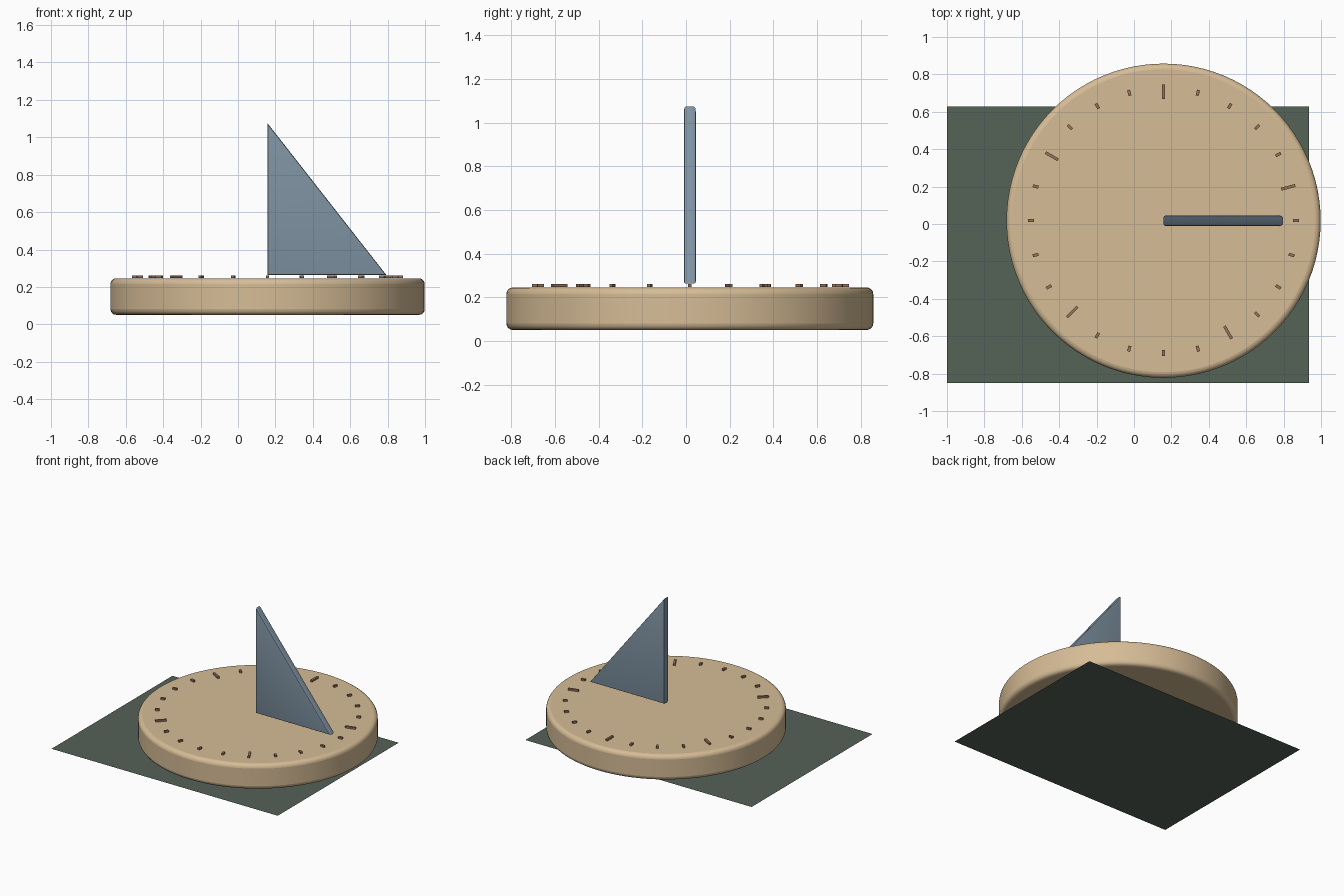
import bpy, bmesh, math
from mathutils import Matrix, Vector

if "Cube" in bpy.data.objects:
    bpy.data.objects.remove(bpy.data.objects["Cube"])

CX, CY = 0.158, 0.0175      # centre of the dial


def material(name, rgb):
    """Make a flat material from 0-255 sRGB values."""
    lin = [((c / 255 + 0.055) / 1.055) ** 2.4 for c in rgb]
    m = bpy.data.materials.new(name)
    m.diffuse_color = (*lin, 1.0)
    m.use_nodes = True
    m.node_tree.nodes["Principled BSDF"].inputs["Base Color"].default_value = m.diffuse_color
    return m


STONE = material("sandstone", (214, 188, 150))
SLATE = material("blue_grey_metal", (128, 148, 163))
BRONZE = material("bronze_brown", (152, 114, 88))
GRASS = material("dark_green", (85, 98, 87))


def finish(name, bm, mat, bevel=0.0, segments=3, smooth=False):
    """Turn a bmesh into a named object, with optional rounded edges."""
    bmesh.ops.recalc_face_normals(bm, faces=bm.faces)
    mesh = bpy.data.meshes.new(name)
    bm.to_mesh(mesh)
    bm.free()
    mesh.materials.append(mat)
    obj = bpy.data.objects.new(name, mesh)
    bpy.context.collection.objects.link(obj)
    if bevel:
        mod = obj.modifiers.new("rounded_edges", 'BEVEL')
        mod.width = bevel
        mod.segments = segments
        mod.limit_method = 'ANGLE'
        mod.angle_limit = math.radians(40)
    if smooth:
        bpy.ops.object.select_all(action='DESELECT')
        obj.select_set(True)
        bpy.context.view_layer.objects.active = obj
        bpy.ops.object.shade_smooth_by_angle(angle=math.radians(35))
    return obj


# Ground sheet: a single thin plane facing up
bm = bmesh.new()
bm.faces.new([bm.verts.new(p) for p in
              ((-1, -0.85, 0), (0.935, -0.85, 0), (0.935, 0.627, 0), (-1, 0.627, 0))])
ground = finish("ground_sheet", bm, GRASS)
if ground.data.polygons[0].normal.z < 0:
    ground.data.flip_normals()

# Round dial with softened rims
bm = bmesh.new()
bmesh.ops.create_cone(bm, cap_ends=True, segments=96, radius1=0.84, radius2=0.84,
                      depth=0.195, matrix=Matrix.Translation((CX, CY, 0.1485)))
finish("dial", bm, STONE, bevel=0.03, segments=4, smooth=True)

# Triangular gnomon, extruded across y
bm = bmesh.new()
side = bm.faces.new([bm.verts.new((x, CY - 0.0275, z)) for x, z in
                     ((CX, 0.264), (CX + 0.635, 0.264), (CX, 1.075))])
ext = bmesh.ops.extrude_face_region(bm, geom=[side])
bmesh.ops.translate(bm, vec=(0, 0.055, 0),
                    verts=[v for v in ext["geom"] if isinstance(v, bmesh.types.BMVert)])
# round only the long outline edges, keeping the three corners crisp
bmesh.ops.bevel(bm, geom=[e for e in bm.edges
                          if abs(e.verts[0].co.y - e.verts[1].co.y) < 1e-5],
                offset=0.009, segments=2, profile=0.5, affect='EDGES')
finish("gnomon", bm, SLATE, smooth=True)

# Hour marks around the rim, every fifth one longer
for i in range(24):
    angle = math.radians(90 - 15 * i)
    long_mark = i % 5 == 0
    radius, length = (0.69, 0.078) if long_mark else (0.708, 0.031)
    place = (Matrix.Translation((CX, CY, 0.254)) @ Matrix.Rotation(angle, 4, 'Z')
             @ Matrix.Translation((radius, 0, 0))
             @ Matrix.Diagonal(Vector((length, 0.016, 0.014, 1))))
    bm = bmesh.new()
    bmesh.ops.create_cube(bm, size=1, matrix=place)
    finish(f"hour_mark_{i + 1}", bm, BRONZE)
